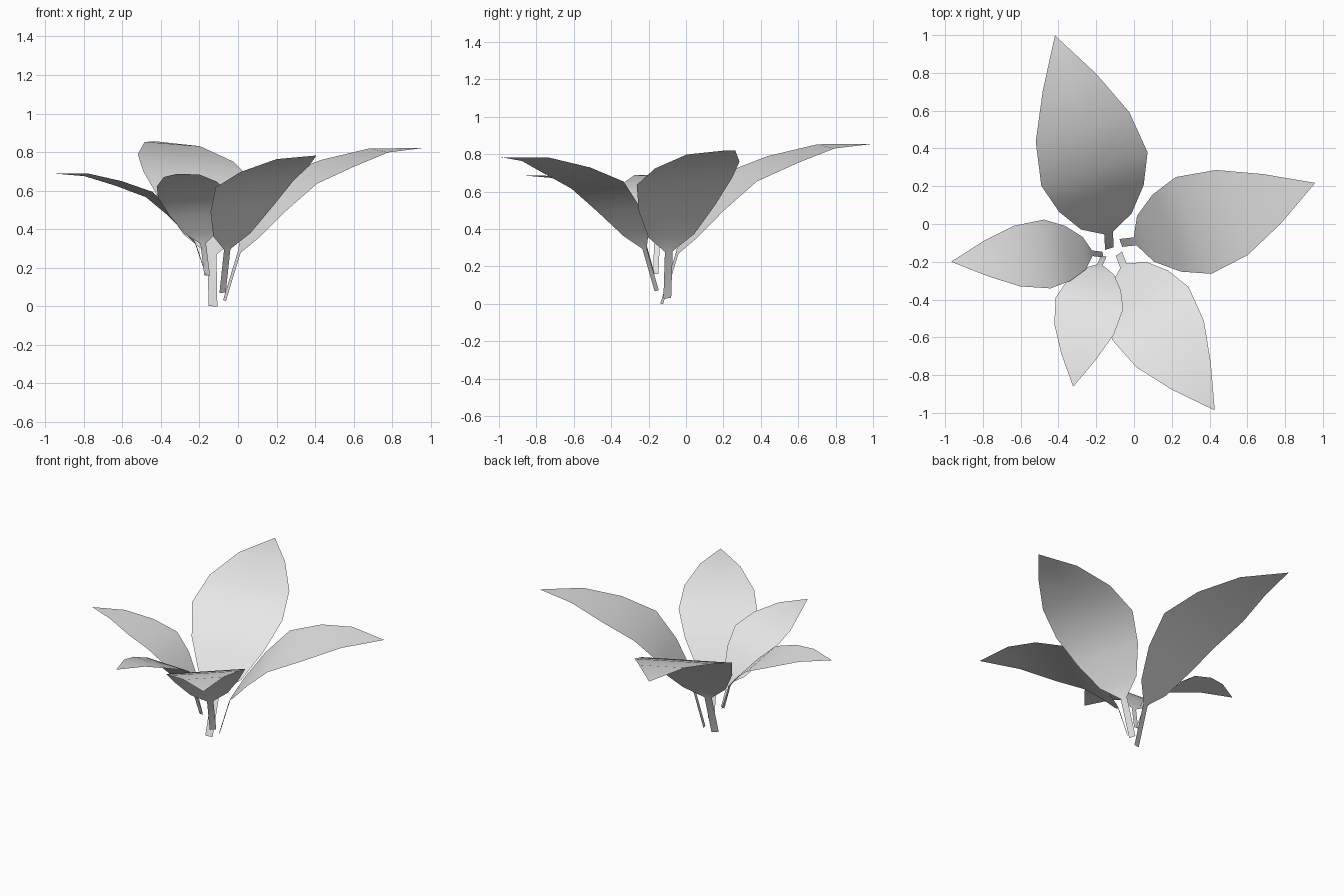
import bpy
import bmesh
import math

if "Cube" in bpy.data.objects:
    bpy.data.objects.remove(bpy.data.objects["Cube"])

# one plain material for the whole plant
grey = bpy.data.materials.new("pale_grey")
grey.diffuse_color = (0.8, 0.8, 0.8, 1)
grey.use_nodes = True
grey.node_tree.nodes["Principled BSDF"].inputs["Base Color"].default_value = grey.diffuse_color

# leaf profile from stem foot to tip: (distance out, height, half width)
PROFILE = [(0.0, 0.0, 0.024), (0.08, 0.27, 0.024), (0.141, 0.36, 0.14),
           (0.266, 0.52, 0.235), (0.425, 0.677, 0.295), (0.656, 0.77, 0.26),
           (0.90, 0.842, 0.15), (1.163, 0.855, 0.0)]
ROLL = 0.075  # every leaf leans slightly to its right


def make_leaf(name, foot, heading, length, size):
    a = math.radians(heading)
    ux, uy = math.cos(a), math.sin(a)
    bm = bmesh.new()

    def point(r, h, w):
        r, h, w = r * length, h * size, w * size
        side = w + ROLL * h
        return bm.verts.new((foot[0] + r * ux + side * uy,
                             foot[1] + r * uy - side * ux,
                             foot[2] + h - ROLL * w))

    # rows of left edge, midrib and right edge, closed by a pointed tip
    rows = [[point(r, h, w * k) for k in (-1, 0, 1)] for r, h, w in PROFILE[:-1]]
    tip = point(*PROFILE[-1])
    for lo, hi in zip(rows, rows[1:]):
        for i in range(2):
            bm.faces.new((lo[i], lo[i + 1], hi[i + 1], hi[i]))
    for i in range(2):
        bm.faces.new((rows[-1][i], rows[-1][i + 1], tip))
    for f in bm.faces:
        f.smooth = True
    mesh = bpy.data.meshes.new(name)
    bm.to_mesh(mesh)
    bm.free()
    mesh.materials.append(grey)
    bpy.context.collection.objects.link(bpy.data.objects.new(name, mesh))


# five leaves around the centre: foot, heading, length scale, width/height scale
make_leaf("back_leaf", (-0.13, -0.13, 0.0), 107.5, 1.0, 1.0)
make_leaf("right_leaf", (-0.07, -0.10, 0.03), 20.3, 0.925, 0.925)
make_leaf("front_right_leaf", (-0.08, -0.157, 0.07), -55.4, 0.835, 0.835)
make_leaf("front_leaf", (-0.16, -0.17, 0.16), 260, 0.61, 0.615)
make_leaf("left_leaf", (-0.165, -0.162, 0.16), 185.5, 0.69, 0.62)
